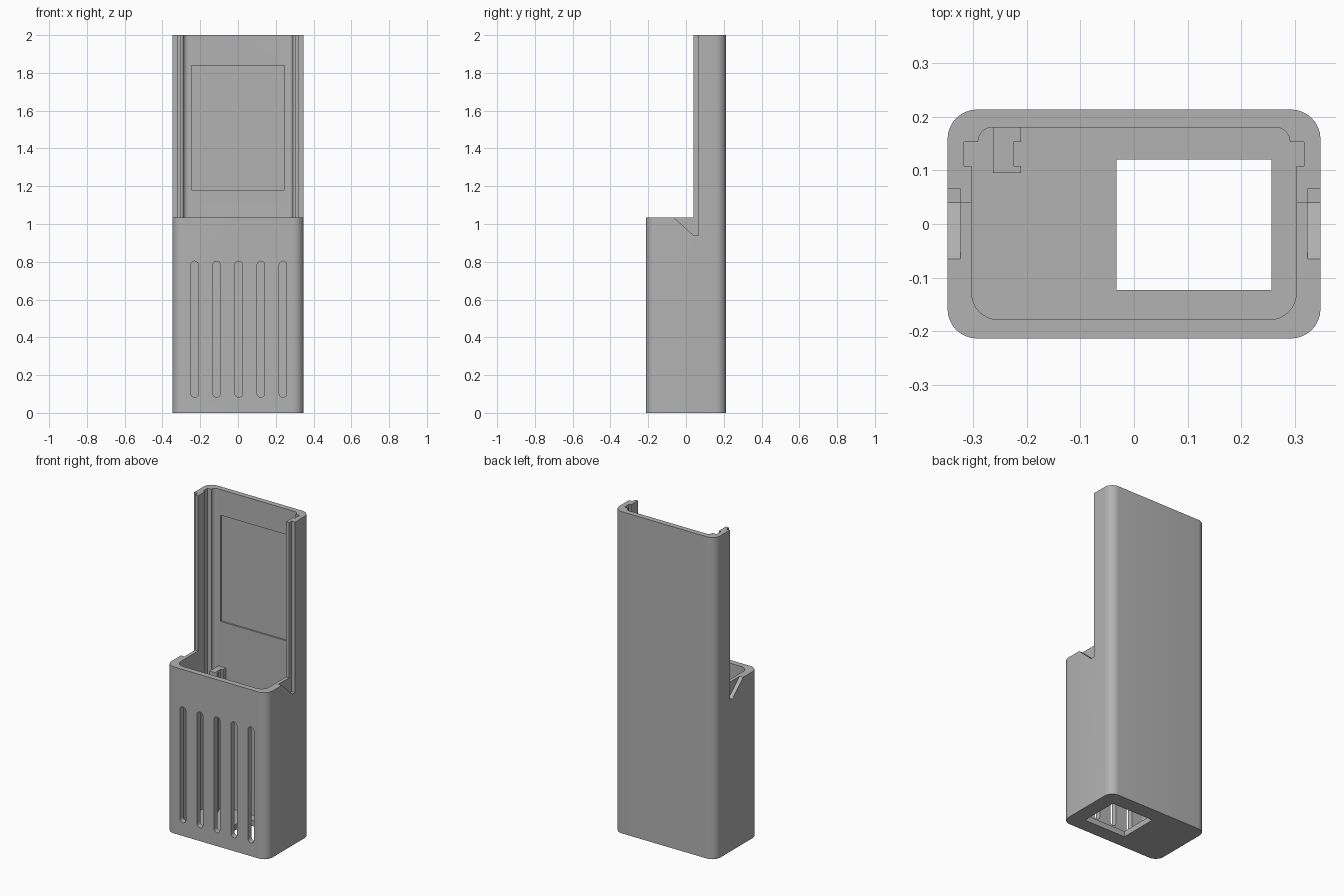
import bpy, bmesh
from math import sin, cos, pi, radians
from mathutils import Vector

cube = bpy.data.objects.get("Cube")
if cube:
    bpy.data.objects.remove(cube, do_unlink=True)

grey = bpy.data.materials.new("plain grey")
grey.use_nodes = True
grey.diffuse_color = (0.45, 0.45, 0.45, 1)
grey.node_tree.nodes["Principled BSDF"].inputs["Base Color"].default_value = (0.45, 0.45, 0.45, 1)


def arc(cx, cy, r, start, steps=8):
    """Quarter arc, counter-clockwise from a start angle in degrees."""
    return [(cx + r * cos(radians(start) + pi / 2 * i / steps),
             cy + r * sin(radians(start) + pi / 2 * i / steps)) for i in range(steps + 1)]


def rounded(x0, x1, y0, y1, r, steps=8):
    return (arc(x1 - r, y1 - r, r, 0, steps) + arc(x0 + r, y1 - r, r, 90, steps)
            + arc(x0 + r, y0 + r, r, 180, steps) + arc(x1 - r, y0 + r, r, 270, steps))


def rect(x0, x1, y0, y1):
    return [(x0, y0), (x1, y0), (x1, y1), (x0, y1)]


def prism(name, profile, lo, hi, axis="z"):
    """Extrude a profile along an axis: z uses (x, y), y uses (x, z), x uses (y, z)."""
    place = {"z": lambda a, b, t: (a, b, t),
             "y": lambda a, b, t: (a, t, b),
             "x": lambda a, b, t: (t, a, b)}[axis]
    bm = bmesh.new()
    face = bm.faces.new([bm.verts.new(place(a, b, lo)) for a, b in profile])
    out = bmesh.ops.extrude_face_region(bm, geom=[face])
    moved = [g for g in out["geom"] if isinstance(g, bmesh.types.BMVert)]
    bmesh.ops.translate(bm, verts=moved, vec=Vector(place(0, 0, hi - lo)))
    bmesh.ops.recalc_face_normals(bm, faces=bm.faces)
    mesh = bpy.data.meshes.new(name)
    bm.to_mesh(mesh)
    bm.free()
    mesh.materials.append(grey)
    obj = bpy.data.objects.new(name, mesh)
    bpy.context.collection.objects.link(obj)
    return obj


def cut(target, cutter):
    mod = target.modifiers.new("cut", "BOOLEAN")
    mod.operation = "DIFFERENCE"
    mod.solver = "EXACT"
    mod.object = cutter
    bpy.ops.object.select_all(action="DESELECT")
    bpy.context.view_layer.objects.active = target
    target.select_set(True)
    bpy.ops.object.modifier_apply(modifier=mod.name)
    bpy.data.objects.remove(cutter, do_unlink=True)


WALL_TOP, TOP, FLOOR = 1.035, 2.0, 0.035
SPLIT = 0.04

# Outer case
case = prism("case_shell", rounded(-0.347, 0.347, -0.213, 0.213, 0.055), 0, TOP)

# Cavity with a board groove along each side
half = (arc(0.252, -0.128, 0.05, 270)
        + [(0.302, 0.108), (0.316, 0.108), (0.316, 0.153), (0.29, 0.153)]
        + arc(0.263, 0.153, 0.027, 0)[1:])
cavity = half + [(-x, y) for x, y in reversed(half)]
cut(case, prism("cavity_cutter", cavity, FLOOR, TOP + 0.1))

# Lower front wall
cut(case, prism("front_cutter", rect(-0.5, 0.5, -0.5, SPLIT), WALL_TOP, TOP + 0.1))

# Latch notch and recessed lip on each side
notch = [(-0.065, WALL_TOP), (SPLIT, 0.94), (0.065, 0.94), (0.065, TOP + 0.1), (-0.065, TOP + 0.1)]
for lo, hi in ((0.323, 0.4), (-0.4, -0.323)):
    cut(case, prism("notch_cutter", notch, lo, hi, "x"))

# Vent slots in the front wall
for i in range(-2, 3):
    x = 0.004 + 0.117 * i
    slot = rounded(x - 0.02, x + 0.02, 0.083, 0.803, 0.0195, 5)
    cut(case, prism("vent_cutter", slot, -0.3, -0.1, "y"))

# Opening in the floor
cut(case, prism("floor_cutter", rect(-0.033, 0.256, -0.123, 0.12), -0.1, 0.1))

# Shallow label recess inside the back wall
cut(case, prism("recess_cutter", rect(-0.245, 0.245, 1.18, 1.84), 0.1, 0.19, "y"))

# Grooved board post
post_profile = [(-0.262, 0.095), (-0.21, 0.095), (-0.21, 0.108), (-0.224, 0.108),
                (-0.224, 0.153), (-0.21, 0.153), (-0.21, 0.182), (-0.262, 0.182)]
post = prism("board_post", post_profile, FLOOR - 0.005, 0.9)

bpy.ops.object.select_all(action="DESELECT")
case.select_set(True)
bpy.context.view_layer.objects.active = case
bpy.ops.object.shade_smooth_by_angle(angle=radians(30))
